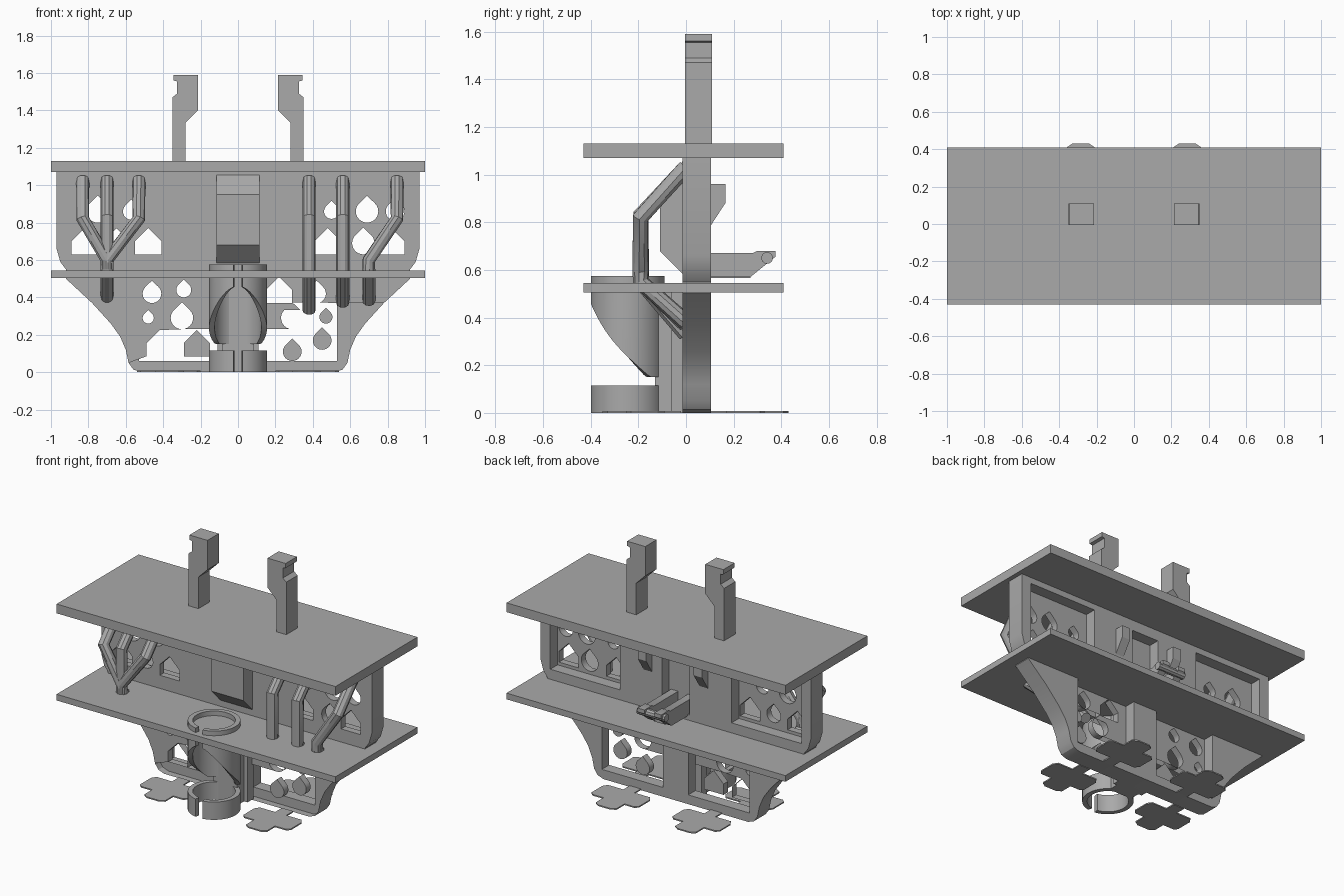
import bpy, bmesh
from math import sin, cos, pi, radians

cube = bpy.data.objects.get("Cube")
if cube:
    bpy.data.objects.remove(cube)

grey = bpy.data.materials.new("plain grey")
grey.use_nodes = True
grey.diffuse_color = (0.4, 0.4, 0.4, 1)
grey.node_tree.nodes["Principled BSDF"].inputs["Base Color"].default_value = (0.4, 0.4, 0.4, 1)
parts = []


def add_mesh(name, mesh):
    ob = bpy.data.objects.new(name, mesh)
    bpy.context.scene.collection.objects.link(ob)
    mesh.materials.clear()
    mesh.materials.append(grey)
    parts.append(ob)
    return ob


def from_curve(name, curve):
    """Turn a curve into a mesh part."""
    tmp = bpy.data.objects.new("tmp", curve)
    bpy.context.scene.collection.objects.link(tmp)
    deps = bpy.context.evaluated_depsgraph_get()
    mesh = bpy.data.meshes.new_from_object(tmp.evaluated_get(deps))
    bpy.data.objects.remove(tmp)
    return add_mesh(name, mesh)


def slab(name, outlines, lo, hi, axis="y"):
    """Extrude outlines (later ones are holes) from lo to hi along an axis."""
    cu = bpy.data.curves.new(name, "CURVE")
    cu.dimensions = "2D"
    cu.fill_mode = "BOTH"
    cu.extrude = (hi - lo) / 2
    for pts in outlines:
        sp = cu.splines.new("POLY")
        sp.points.add(len(pts) - 1)
        for p, (u, v) in zip(sp.points, pts):
            p.co = (u, v, 0, 1)
        sp.use_cyclic_u = True
    ob = from_curve(name, cu)
    mid = (lo + hi) / 2
    place = {"x": lambda c: (mid + c.z, c.x, c.y),
             "y": lambda c: (c.x, mid - c.z, c.y),
             "z": lambda c: (c.x, c.y, mid + c.z)}[axis]
    for v in ob.data.vertices:
        v.co = place(v.co.copy())
    return ob


def rect(x0, x1, y0, y1):
    return [(x0, y0), (x1, y0), (x1, y1), (x0, y1)]


def flip(pts):
    return [(-x, y) for x, y in pts]


def box(name, x0, x1, y0, y1, z0, z1):
    return slab(name, [rect(x0, x1, y0, y1)], z0, z1, "z")


def teardrop(x, z, r):
    arc = [(x + r * cos(radians(a)), z + r * sin(radians(a))) for a in range(135, 406, 15)]
    return arc + [(x, z + r * 1.4)]


def house(x, z, w=0.14):
    h = w / 2
    return [(x - h, z - h), (x + h, z - h), (x + h, z), (x, z + h), (x - h, z)]


def tube(name, paths, r=0.035):
    cu = bpy.data.curves.new(name, "CURVE")
    cu.dimensions = "3D"
    cu.bevel_depth = r
    cu.bevel_resolution = 3
    cu.use_fill_caps = True
    for pts in paths:
        sp = cu.splines.new("POLY")
        sp.points.add(len(pts) - 1)
        for p, c in zip(sp.points, pts):
            p.co = (*c, 1)
    return from_curve(name, cu)


def open_ring(name, cy, r_out, r_in, top, bottom, steps=48):
    """Ring with a slot at the front; bottom(y) gives its lower edge."""
    bm = bmesh.new()
    rows = []
    for i in range(steps + 1):
        a = -pi / 2 + 0.16 + (2 * pi - 0.32) * i / steps
        z = bottom(cy + r_out * sin(a))
        rows.append([bm.verts.new((r * cos(a), cy + r * sin(a), h))
                     for r, h in ((r_out, z), (r_out, top), (r_in, top), (r_in, z))])
    for a, b in zip(rows, rows[1:]):
        for k in range(4):
            bm.faces.new((a[k], b[k], b[(k + 1) % 4], a[(k + 1) % 4]))
    bm.faces.new(rows[0])
    bm.faces.new(rows[-1])
    bmesh.ops.recalc_face_normals(bm, faces=bm.faces)
    mesh = bpy.data.meshes.new(name)
    bm.to_mesh(mesh)
    bm.free()
    return add_mesh(name, mesh)


# Horizontal boards
box("top_board", -1, 1, -0.43, 0.41, 1.07, 1.13)
box("middle_board", -1, 1, -0.43, 0.41, 0.505, 0.545)

# Upright bracket: pierced front web and deep rear frame
half = [(0.52, 0), (0.56, 0.015), (0.585, 0.05), (0.6, 0.12), (0.63, 0.19), (0.68, 0.26),
        (0.78, 0.37), (0.92, 0.5), (0.92, 0.55), (0.95, 0.59), (0.97, 0.66), (0.97, 1.07)]
outline = half + flip(half)[::-1]
holes = [teardrop(x, z, r) for x, z, r in (
    (-0.75, 0.86, 0.06), (-0.57, 0.86, 0.045), (-0.65, 0.7, 0.05),
    (0.69, 0.86, 0.06), (0.84, 0.86, 0.05), (0.5, 0.86, 0.04), (0.67, 0.69, 0.06),
    (-0.46, 0.42, 0.05), (-0.3, 0.29, 0.06), (-0.48, 0.29, 0.03), (-0.29, 0.44, 0.04),
    (0.29, 0.29, 0.06), (0.47, 0.295, 0.035), (0.29, 0.11, 0.05), (0.45, 0.17, 0.05),
    (0.42, 0.42, 0.05))]
holes += [house(x, z) for x, z in (
    (-0.82, 0.7), (-0.48, 0.7), (0.82, 0.7), (0.48, 0.7),
    (-0.42, 0.155), (-0.22, 0.155), (0.22, 0.44))]
slab("bracket_web", [outline] + holes, -0.015, 0.03)
upper, lower = rect(0.4, 0.9, 0.61, 1.03), rect(0.09, 0.53, 0.06, 0.51)
windows = [upper, flip(upper), lower, flip(lower), rect(-0.1, 0.1, 0.58, 1.0)]
slab("bracket_frame", [outline] + windows, 0.03, 0.105)

# Slanted housing on the front
slab("front_housing", [[(-0.01, 1.06), (-0.11, 0.95), (-0.11, 0.68), (-0.01, 0.58)]],
     -0.115, 0.115, "x")

# Mirrored pegs, rear hooks, rails and floor tabs
peg = [(0.28, 1.13), (0.35, 1.13), (0.35, 1.47), (0.325, 1.49), (0.325, 1.555),
       (0.345, 1.56), (0.345, 1.59), (0.215, 1.59), (0.215, 1.4), (0.28, 1.335)]
tab_back = [(0.14, 0.17), (0.25, 0.17), (0.25, 0.1), (0.33, 0.1), (0.33, 0.17), (0.44, 0.17),
            (0.46, 0.2), (0.46, 0.31), (0.44, 0.33), (0.36, 0.33), (0.36, 0.41), (0.33, 0.43),
            (0.24, 0.43), (0.21, 0.41), (0.21, 0.33), (0.14, 0.33), (0.12, 0.31), (0.12, 0.2)]
tab_front = [(x + 0.08, 0.08 - y) for x, y in tab_back]
hook = [(0.1, 0.96), (0.165, 0.96), (0.165, 0.88), (0.1, 0.78)]
for side, s in (("left", 1), ("right", -1)):
    m = (lambda p: p) if s > 0 else flip
    slab(side + "_peg", [m(peg)], -0.005, 0.11)
    slab(side + "_rear_tab", [m(tab_back)], 0, 0.008, "z")
    slab(side + "_front_tab", [m(tab_front)], 0, 0.008, "z")
    slab(side + "_rear_hook", [hook], s * 0.2 - 0.03, s * 0.2 + 0.03, "x")
    slab(side + "_clip_arm", [[(0.02, 0.57), (0.27, 0.57), (0.375, 0.655), (0.375, 0.68),
                               (0.3, 0.68), (0.28, 0.67), (0.02, 0.67)]],
         s * 0.06 - 0.025, s * 0.06 + 0.025, "x")
box("clip_floor", -0.04, 0.04, 0.02, 0.27, 0.565, 0.6)
tube("clip_pin", [[(-0.1, 0.34, 0.65), (0.1, 0.34, 0.65)]], 0.025)


# Cable tubes that stand off the front and dive through the middle board
def straight(x, end):
    return [(x, 0, 1.03), (x, -0.19, 0.83), (x, -0.19, 0.55), (x, 0, end + 0.03)]


def branch(x, x1):
    return [(x, 0, 1.03), (x, -0.19, 0.82), (x1, -0.19, 0.6), (x1, -0.19, 0.55)]


tube("right_tube_bundle", [straight(-0.7, 0.37), branch(-0.83, -0.7), branch(-0.53, -0.7)])
tube("left_inner_tube", [straight(0.38, 0.3)])
tube("left_middle_tube", [straight(0.56, 0.34)])
tube("left_outer_tube", [branch(0.85, 0.7) + [(0.7, 0, 0.38)]])


# Holder: base ring, scooped upper sleeve and spine
def scoop(y):
    t = min(max((-0.15 - y) / 0.25, 0), 1)
    return 0.15 + 0.22 * t + 0.09 * t ** 4


open_ring("holder_base_ring", -0.245, 0.155, 0.125, 0.115, lambda y: 0)
open_ring("holder_sleeve", -0.245, 0.155, 0.125, 0.575, scoop)
box("holder_spine", -0.085, 0.085, -0.13, 0, 0, 0.51)
box("holder_spine_foot", -0.11, 0.11, -0.06, 0, 0, 0.51)

# Smooth the round parts while keeping crisp edges
bpy.ops.object.select_all(action="DESELECT")
for ob in parts:
    bm = bmesh.new()
    bm.from_mesh(ob.data)
    bmesh.ops.remove_doubles(bm, verts=bm.verts, dist=0.0001)
    bmesh.ops.recalc_face_normals(bm, faces=bm.faces)
    bm.to_mesh(ob.data)
    bm.free()
    ob.select_set(True)
bpy.context.view_layer.objects.active = parts[0]
bpy.ops.object.shade_smooth_by_angle(angle=radians(30))
